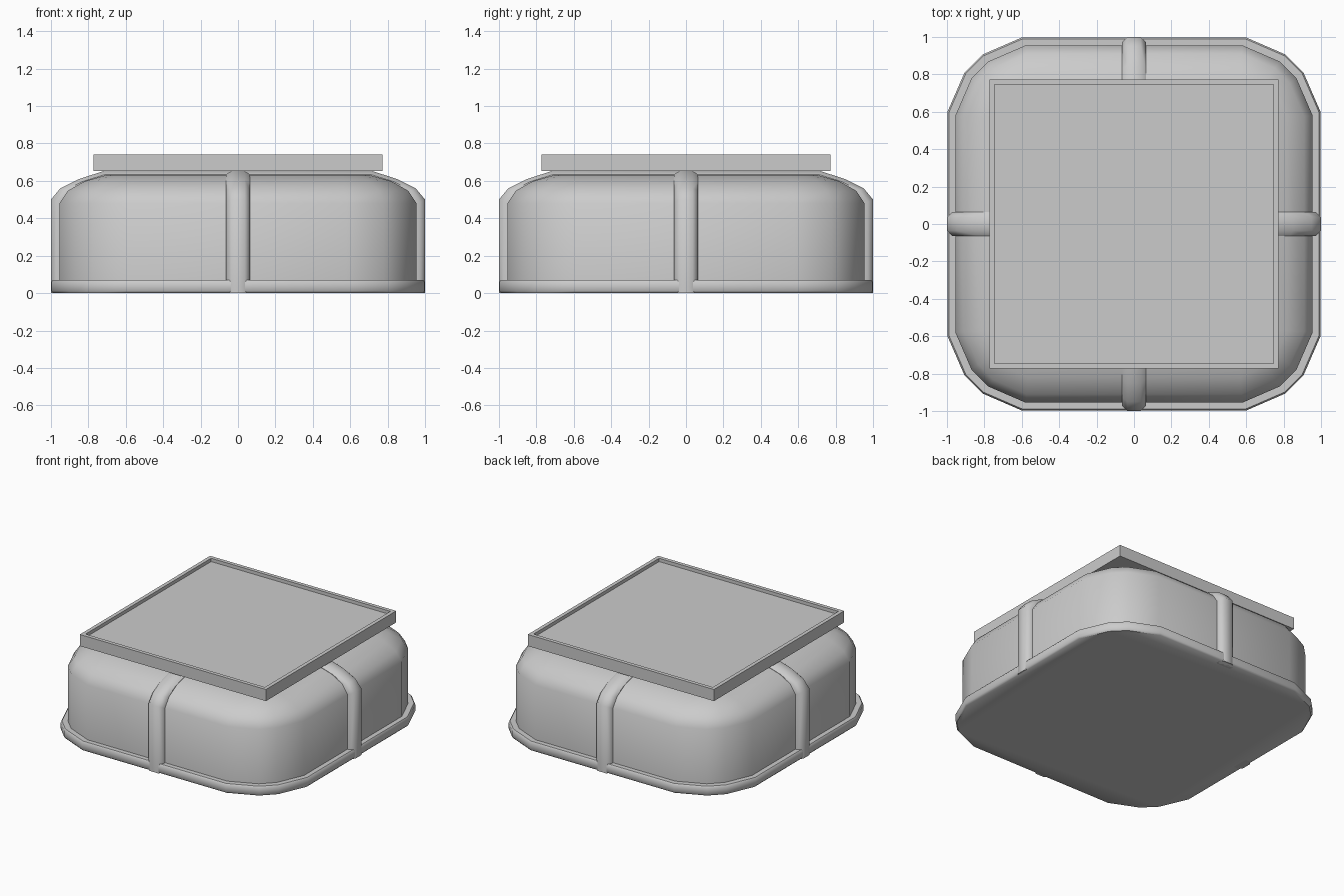
import bpy, bmesh

if "Cube" in bpy.data.objects:
    bpy.data.objects.remove(bpy.data.objects["Cube"])

CORNER = [(1, 0), (0.77, 0.53), (0.53, 0.77), (0, 1)]


def finish(name, bm, angle=0.9):
    bmesh.ops.recalc_face_normals(bm, faces=bm.faces)
    me = bpy.data.meshes.new(name)
    bm.to_mesh(me)
    bm.free()
    ob = bpy.data.objects.new(name, me)
    bpy.context.collection.objects.link(ob)
    bpy.ops.object.select_all(action='DESELECT')
    ob.select_set(True)
    bpy.context.view_layer.objects.active = ob
    bpy.ops.object.shade_smooth_by_angle(angle=angle)
    return ob


def skin(bm, rings):
    # bridge successive closed rings and cap both ends
    vs = [[bm.verts.new(p) for p in r] for r in rings]
    n = len(vs[0])
    for a, b in zip(vs, vs[1:]):
        for i in range(n):
            j = (i + 1) % n
            bm.faces.new((a[i], a[j], b[j], b[i]))
    bm.faces.new(vs[0])
    bm.faces.new(vs[-1])


def rounded_square(half, r, z):
    pts, c = [], half - r
    for q in range(4):
        for x, y in CORNER:
            x, y = c + r * x, c + r * y
            for _ in range(q):
                x, y = -y, x
            pts.append((x, y, z))
    return pts


def square(half, z):
    return [(half, half, z), (-half, half, z), (-half, -half, z), (half, -half, z)]


# cushion-shaped body
bm = bmesh.new()
skin(bm, [rounded_square(*a) for a in [
    (0.955, 0.375, 0.02), (0.955, 0.375, 0.48), (0.91, 0.335, 0.547),
    (0.82, 0.25, 0.598), (0.70, 0.14, 0.632)]])
finish("body", bm)

# base rim with softened edges
bm = bmesh.new()
skin(bm, [rounded_square(*a) for a in [
    (0.988, 0.39, 0), (0.998, 0.4, 0.012), (0.998, 0.4, 0.058),
    (0.99, 0.395, 0.07), (0.95, 0.37, 0.07)]])
finish("base_rim", bm)

# two straps crossing over the top, with bevelled outer edges
outer = [(1.0, 0.0), (1.0, 0.5), (0.95, 0.56), (0.85, 0.61), (0.72, 0.652)]
inner = [(0.94, 0.0), (0.94, 0.47), (0.895, 0.535), (0.81, 0.58), (0.69, 0.615)]
SECTION = [(-0.063, 0), (-0.063, 0.55), (-0.036, 1), (0.036, 1), (0.063, 0.55), (0.063, 0)]
path = list(zip(outer, inner))
path += [((-o[0], o[1]), (-i[0], i[1])) for o, i in reversed(path)]
for name, along_x in (("strap_side_to_side", True), ("strap_front_to_back", False)):
    rings = []
    for o, i in path:
        ring = []
        for w, t in SECTION:
            s = i[0] + (o[0] - i[0]) * t
            z = i[1] + (o[1] - i[1]) * t
            ring.append((s, w, z) if along_x else (w, s, z))
        rings.append(ring)
    bm = bmesh.new()
    skin(bm, rings)
    finish(name, bm)

# square top tray with a shallow recess
bm = bmesh.new()
skin(bm, [square(*a) for a in [
    (0.773, 0.653), (0.773, 0.74), (0.745, 0.74), (0.745, 0.715)]])
finish("top_tray", bm, 0.5)
